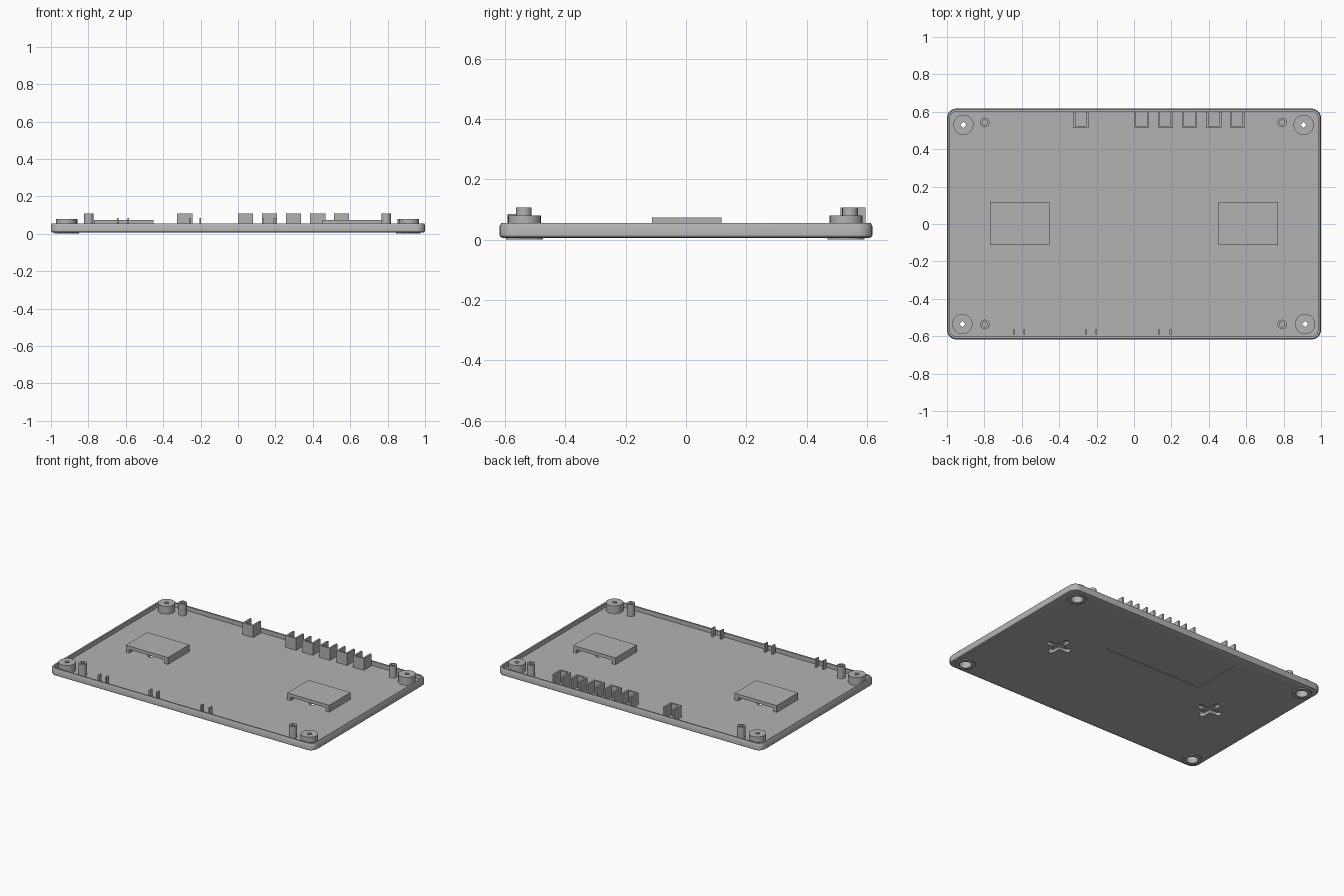
import bpy, bmesh, math

if "Cube" in bpy.data.objects:
    bpy.data.objects.remove(bpy.data.objects["Cube"], do_unlink=True)

grey = bpy.data.materials.new("matte grey plastic")
grey.use_nodes = True
GREY = (0.45, 0.45, 0.45, 1)
grey.diffuse_color = GREY
grey.node_tree.nodes["Principled BSDF"].inputs["Base Color"].default_value = GREY

HALF_X, HALF_Y, FLOOR = 1.0, 0.617, 0.026


def finish(bm, name):
    bmesh.ops.recalc_face_normals(bm, faces=bm.faces)
    mesh = bpy.data.meshes.new(name)
    bm.to_mesh(mesh)
    bm.free()
    mesh.materials.append(grey)
    ob = bpy.data.objects.new(name, mesh)
    bpy.context.collection.objects.link(ob)
    return ob


def rounded_rect(hx, hy, r, cx=0, cy=0, steps=6):
    pts = []
    for k, (sx, sy) in enumerate([(1, 1), (-1, 1), (-1, -1), (1, -1)]):
        for i in range(steps + 1):
            a = math.pi / 2 * (k + i / steps)
            pts.append((cx + sx * (hx - r) + r * math.cos(a),
                        cy + sy * (hy - r) + r * math.sin(a)))
    return pts


def circle(r, cx=0, cy=0, n=32):
    return [(cx + r * math.cos(math.tau * i / n), cy + r * math.sin(math.tau * i / n))
            for i in range(n)]


def diamond(r, cx, cy, n=32):
    pts = circle(1, 0, 0, n)
    return [(cx + r * x / (abs(x) + abs(y)), cy + r * y / (abs(x) + abs(y))) for x, y in pts]


def loft(bm, layers, closed=False):
    """Skin (outline, z) layers; cap the ends, or join last to first."""
    rings = [[bm.verts.new((x, y, z)) for x, y in pts] for pts, z in layers]
    pairs = list(zip(rings, rings[1:]))
    if closed:
        pairs.append((rings[-1], rings[0]))
    else:
        bm.faces.new(rings[0])
        bm.faces.new(rings[-1])
    for a, b in pairs:
        for i in range(len(a)):
            j = (i + 1) % len(a)
            bm.faces.new((a[i], a[j], b[j], b[i]))


def prism(bm, pts, z0, z1):
    loft(bm, [(pts, z0), (pts, z1)])


def box(bm, x0, x1, y0, y1, z0, z1):
    prism(bm, [(x0, y0), (x1, y0), (x1, y1), (x0, y1)], z0, z1)


def cut(target, build, name):
    bm = bmesh.new()
    build(bm)
    cutter = finish(bm, name)
    cutter.hide_render = True
    mod = target.modifiers.new(name, "BOOLEAN")
    mod.operation, mod.solver, mod.object = "DIFFERENCE", "EXACT", cutter
    bpy.context.view_layer.objects.active = target
    bpy.ops.object.modifier_apply(modifier=mod.name)
    bpy.data.objects.remove(cutter, do_unlink=True)


# Tray: outside wall, stepped rim, inside wall and floor
profile = [(0.01, 0.006), (0.003, 0.009), (0, 0.014), (0, 0.046), (0.005, 0.055),
           (0.016, 0.055), (0.016, FLOOR)]
bm = bmesh.new()
loft(bm, [(rounded_rect(HALF_X - d, HALF_Y - d, 0.05 - d), z) for d, z in profile])
tray = finish(bm, "tray")

SCREWS = [(-0.912, 0.53), (0.907, 0.53), (-0.918, -0.535), (0.915, -0.535)]
COVERS = [-0.61, 0.61]


def screw_cut(bm):
    for x, y in SCREWS:
        prism(bm, circle(0.05, x, y), -0.1, 0.1)


def label_cut(bm):
    prism(bm, rounded_rect(0.385, 0.195, 0.05, 0.005, 0.365), -0.1, 0.009)


cut(tray, screw_cut, "screw_cutter")
cut(tray, label_cut, "label_cutter")

# Plus-shaped wall mount openings
for cx in COVERS:
    for hx, hy in [(0.09, 0.02), (0.02, 0.09)]:
        cut(tray, lambda b: prism(b, rounded_rect(hx, hy, 0.019, cx), -0.1, 0.1), "slot_cutter")
    cut(tray, lambda b: prism(b, circle(0.035, cx), -0.1, 0.1), "centre_cutter")

# Screw bosses with counterbored feet
for i, (x, y) in enumerate(SCREWS):
    bm = bmesh.new()
    loft(bm, [(circle(0.062, x, y), 0), (circle(0.062, x, y), 0.008),
              (circle(0.054, x, y), 0.008), (circle(0.054, x, y), 0.08),
              (diamond(0.017, x, y), 0.08), (diamond(0.017, x, y), 0.045),
              (circle(0.038, x, y), 0.045), (circle(0.038, x, y), 0)], closed=True)
    finish(bm, f"screw_boss_{i + 1}")

# Hollow locating posts
for sx in (-1, 1):
    for sy in (-1, 1):
        x, y = sx * 0.795 - 0.003, sy * 0.54 + 0.003
        bm = bmesh.new()
        loft(bm, [(circle(0.026, x, y, 16), FLOOR - 0.005), (circle(0.026, x, y, 16), 0.107),
                  (circle(0.014, x, y, 16), 0.107), (circle(0.014, x, y, 16), FLOOR)])
        finish(bm, "locating_post")

# Bridge covers above the wall mount openings
for cx in COVERS:
    bm = bmesh.new()
    x0, x1, y0, y1 = cx - 0.159, cx + 0.159, -0.113, 0.118
    pts = [(x0, FLOOR - 0.004), (x0, 0.073), (x1, 0.073), (x1, FLOOR - 0.004),
           (x1 - 0.025, FLOOR - 0.004), (x1 - 0.025, 0.05),
           (x0 + 0.025, 0.05), (x0 + 0.025, FLOOR - 0.004)]
    face = bm.faces.new([bm.verts.new((x, y0, z)) for x, z in pts])
    out = bmesh.ops.extrude_face_region(bm, geom=[face])
    moved = [v for v in out["geom"] if isinstance(v, bmesh.types.BMVert)]
    bmesh.ops.translate(bm, verts=moved, vec=(0, y1 - y0, 0))
    finish(bm, "mount_cover")

# U-shaped guides along the back, open towards the wall
T = 0.012
for x in (-0.325, 0, 0.127, 0.256, 0.386, 0.512):
    bm = bmesh.new()
    w = 0.081
    prism(bm, [(x, 0.512), (x + w, 0.512), (x + w, 0.595), (x + w - T, 0.595),
               (x + w - T, 0.512 + T), (x + T, 0.512 + T), (x + T, 0.595), (x, 0.595)],
          FLOOR - 0.004, 0.107)
    finish(bm, "back_guide")

# Thin paired ribs along the front
for x in (-0.643, -0.587, -0.258, -0.202, 0.132, 0.195):
    bm = bmesh.new()
    box(bm, x - 0.005, x + 0.005, -0.592, -0.562, FLOOR - 0.004, 0.085)
    finish(bm, "front_rib")

# Smooth the round parts while keeping edges crisp
bpy.ops.object.select_all(action="DESELECT")
for ob in bpy.context.scene.objects:
    if ob.type == "MESH" and ob.data.materials and ob.data.materials[0] == grey:
        ob.select_set(True)
        bpy.context.view_layer.objects.active = ob
bpy.ops.object.shade_smooth_by_angle(angle=math.radians(30))
